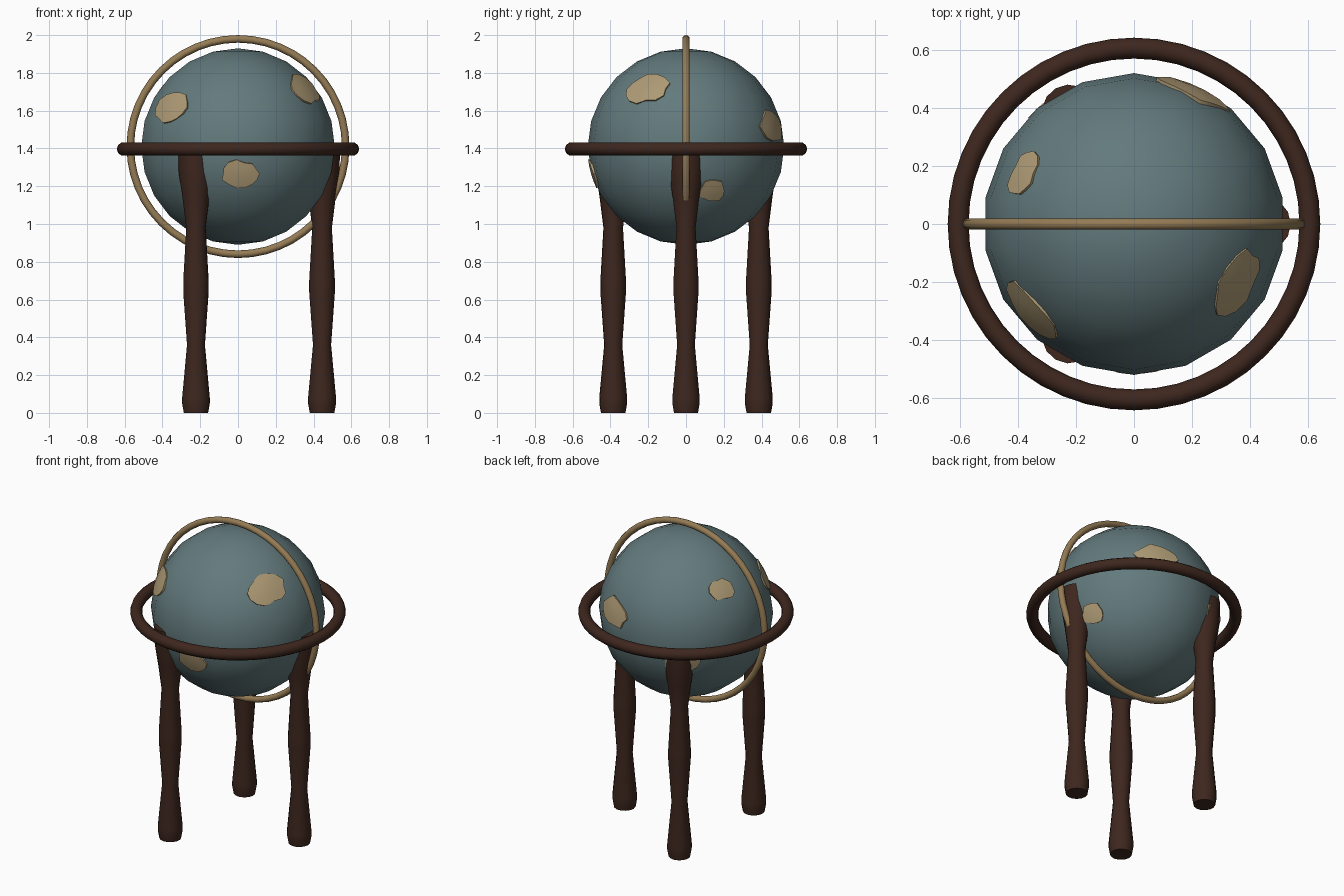
import bpy, bmesh, math, random
from mathutils import Vector

if "Cube" in bpy.data.objects:
    bpy.data.objects.remove(bpy.data.objects["Cube"])

random.seed(4)
CENTRE = Vector((0, 0, 1.41))
R = 0.52


def material(name, rgb):
    m = bpy.data.materials.new(name)
    m.diffuse_color = (*rgb, 1)
    m.use_nodes = True
    m.node_tree.nodes["Principled BSDF"].inputs["Base Color"].default_value = m.diffuse_color
    return m


OCEAN = material("ocean", (0.125, 0.195, 0.205))
LAND = material("land", (0.43, 0.33, 0.18))
BRASS = material("brass", (0.30, 0.20, 0.09))
WOOD = material("dark_wood", (0.048, 0.020, 0.013))


def finish(ob, name, mat, angle=50):
    ob.name = ob.data.name = name
    ob.data.materials.append(mat)
    bpy.ops.object.select_all(action='DESELECT')
    ob.select_set(True)
    bpy.context.view_layer.objects.active = ob
    bpy.ops.object.shade_smooth_by_angle(angle=math.radians(angle))


def from_bmesh(bm, name, mat):
    bmesh.ops.recalc_face_normals(bm, faces=bm.faces)
    me = bpy.data.meshes.new(name)
    bm.to_mesh(me)
    bm.free()
    ob = bpy.data.objects.new(name, me)
    bpy.context.collection.objects.link(ob)
    finish(ob, name, mat)
    return ob


# Globe: vertices on the y axis, facets facing x
bpy.ops.mesh.primitive_uv_sphere_add(segments=18, ring_count=12, radius=R, location=CENTRE,
                                     rotation=(0, 0, math.pi / 2))
globe = bpy.context.object
if max(v.co.x for v in globe.data.vertices) < R - 0.001:
    globe.rotation_euler.z = 0
finish(globe, "globe", OCEAN)

# Meridian and horizon rings
for name, mat, loc, rot, major, minor in (
        ("meridian_ring", BRASS, CENTRE, (math.pi / 2, 0, 0), 0.57, 0.02),
        ("horizon_ring", WOOD, (0, 0, 1.397), (0, 0, 0), 0.606, 0.036)):
    bpy.ops.mesh.primitive_torus_add(major_segments=48, minor_segments=10, major_radius=major,
                                     minor_radius=minor, location=loc, rotation=rot)
    finish(bpy.context.object, name, mat)

# Turned legs: radius and height profile, lathed
PROFILE = [(0.065, 0), (0.074, 0.05), (0.074, 0.08), (0.048, 0.36), (0.068, 0.64), (0.068, 0.70),
           (0.052, 0.98), (0.072, 1.14), (0.092, 1.27), (0.095, 1.39)]
SIDES = 14
for k in range(3):
    a = math.radians(120 * k)
    bm = bmesh.new()
    rings = [[bm.verts.new((0.445 * math.cos(a) + r * math.cos(2 * math.pi * i / SIDES + a),
                            0.445 * math.sin(a) + r * math.sin(2 * math.pi * i / SIDES + a), z))
              for i in range(SIDES)] for r, z in PROFILE]
    for lo, hi in zip(rings, rings[1:]):
        for i in range(SIDES):
            j = (i + 1) % SIDES
            bm.faces.new((lo[i], lo[j], hi[j], hi[i]))
    bm.faces.new(rings[0])
    bm.faces.new(rings[-1])
    from_bmesh(bm, f"leg_{k + 1}", WOOD)

# Land patches: direction, half width, half height; ragged caps hugging the globe
PATCHES = [((-0.35, -0.31, 0.21), 0.135, 0.10), ((0.36, -0.21, 0.31), 0.13, 0.095),
           ((0.015, -0.495, -0.145), 0.105, 0.075), ((0.21, 0.46, 0.11), 0.145, 0.088),
           ((0.44, 0.14, -0.235), 0.072, 0.07), ((-0.38, 0.17, 0.30), 0.082, 0.07),
           ((-0.27, 0.43, -0.12), 0.12, 0.08)]
N = 14
for k, (d, w, h) in enumerate(PATCHES):
    n = Vector(d).normalized()
    east = Vector((0, 0, 1)).cross(n).normalized()
    north = n.cross(east)
    ragged = [random.uniform(0.82, 1.1) for _ in range(N)]
    bm = bmesh.new()
    centre = bm.verts.new(CENTRE + n * (R + 0.003))
    rings = []
    for s, rad in ((0.5, R + 0.003), (1, R + 0.003), (1, R - 0.015)):
        ring = []
        for i in range(N):
            t = 2 * math.pi * i / N
            off = east * w * math.cos(t) + north * h * math.sin(t)
            ring.append(bm.verts.new(CENTRE + (n * R + off * s * ragged[i]).normalized() * rad))
        rings.append(ring)
    for i in range(N):
        j = (i + 1) % N
        bm.faces.new((centre, rings[0][i], rings[0][j]))
        for lo, hi in zip(rings, rings[1:]):
            bm.faces.new((lo[i], hi[i], hi[j], lo[j]))
    from_bmesh(bm, f"land_patch_{k + 1}", LAND)
